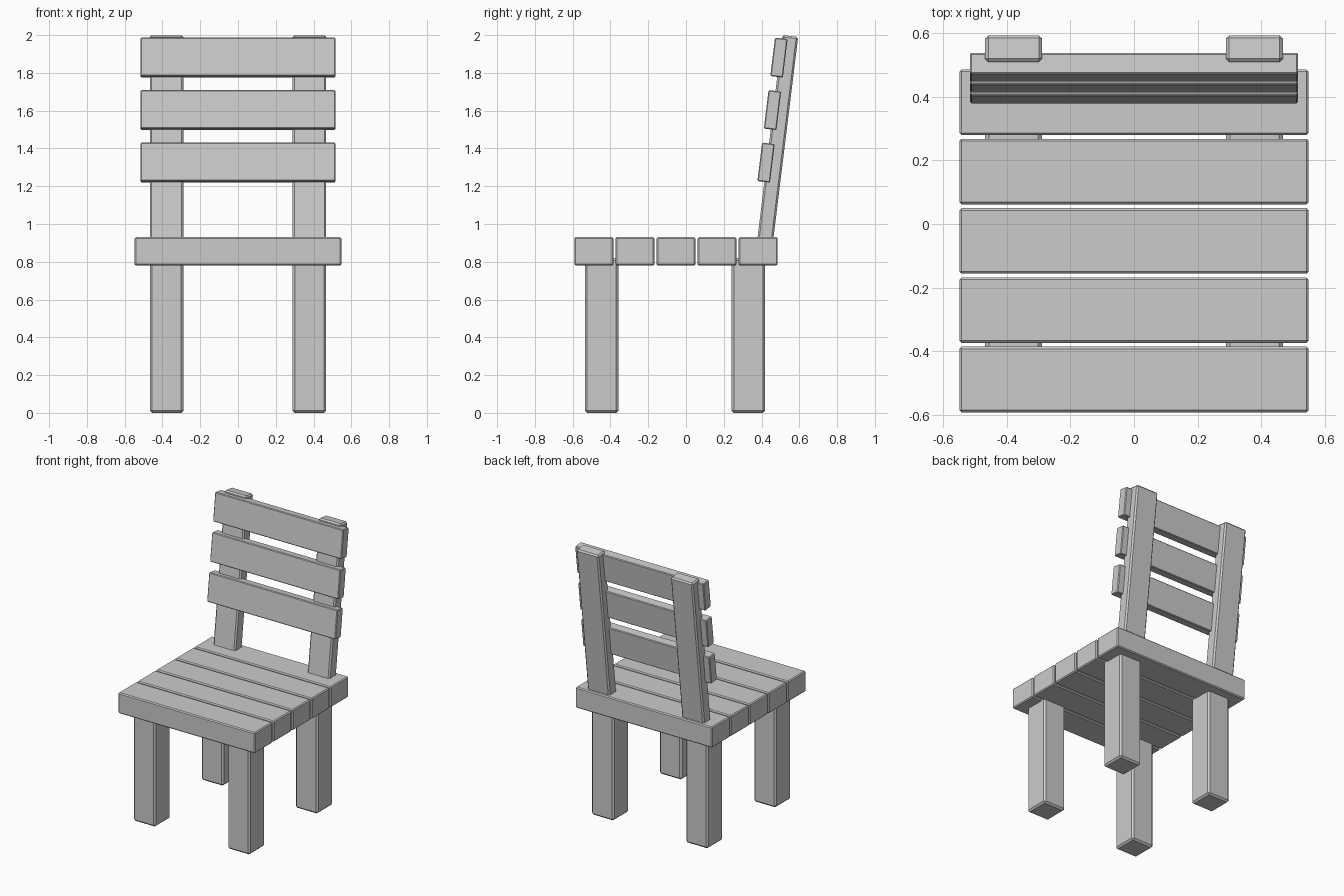
import bpy
from math import radians, sin, cos
from mathutils import Vector

if "Cube" in bpy.data.objects:
    bpy.data.objects.remove(bpy.data.objects["Cube"], do_unlink=True)

# Single plain grey finish
grey = bpy.data.materials.new("plain_grey")
grey.use_nodes = True
colour = (0.6, 0.6, 0.6, 1)
grey.diffuse_color = colour
grey.node_tree.nodes["Principled BSDF"].inputs["Base Color"].default_value = colour


def board(name, centre, size, bevel, tilt=0.0):
    """Rectangular timber with small chamfered edges."""
    bpy.ops.mesh.primitive_cube_add(size=1, location=centre, rotation=(tilt, 0, 0))
    obj = bpy.context.object
    obj.name = name
    obj.scale = size
    bpy.ops.object.transform_apply(location=False, rotation=False, scale=True)
    mod = obj.modifiers.new("chamfer", "BEVEL")
    mod.width = bevel
    mod.segments = 1
    obj.data.materials.append(grey)
    return obj


LEAN = radians(7)
up = Vector((0, sin(LEAN), cos(LEAN)))

# Seat planks, front to back
for i in range(5):
    board(f"seat_plank_{i + 1}", (0, -0.488 + 0.2175 * i, 0.855),
          (1.096, 0.206, 0.15), 0.007)

for side, x in (("left", 0.378), ("right", -0.378)):
    # Square legs let into the seat
    for end, y in (("front", -0.447), ("back", 0.33)):
        board(f"{end}_{side}_leg", (x, y, 0.41), (0.178, 0.178, 0.82), 0.012)
    # Leaning back posts
    top = Vector((x, 0.552, 1.995))
    length = 1.12
    board(f"{side}_back_post", top - up * length / 2,
          (0.178, 0.084, length), 0.01, -LEAN)

# Back slats, set into the front of the posts
for i in range(3):
    board(f"back_slat_{i + 1}", Vector((0, 0.492, 1.881)) - up * 0.28 * i,
          (1.03, 0.067, 0.205), 0.005, -LEAN)
